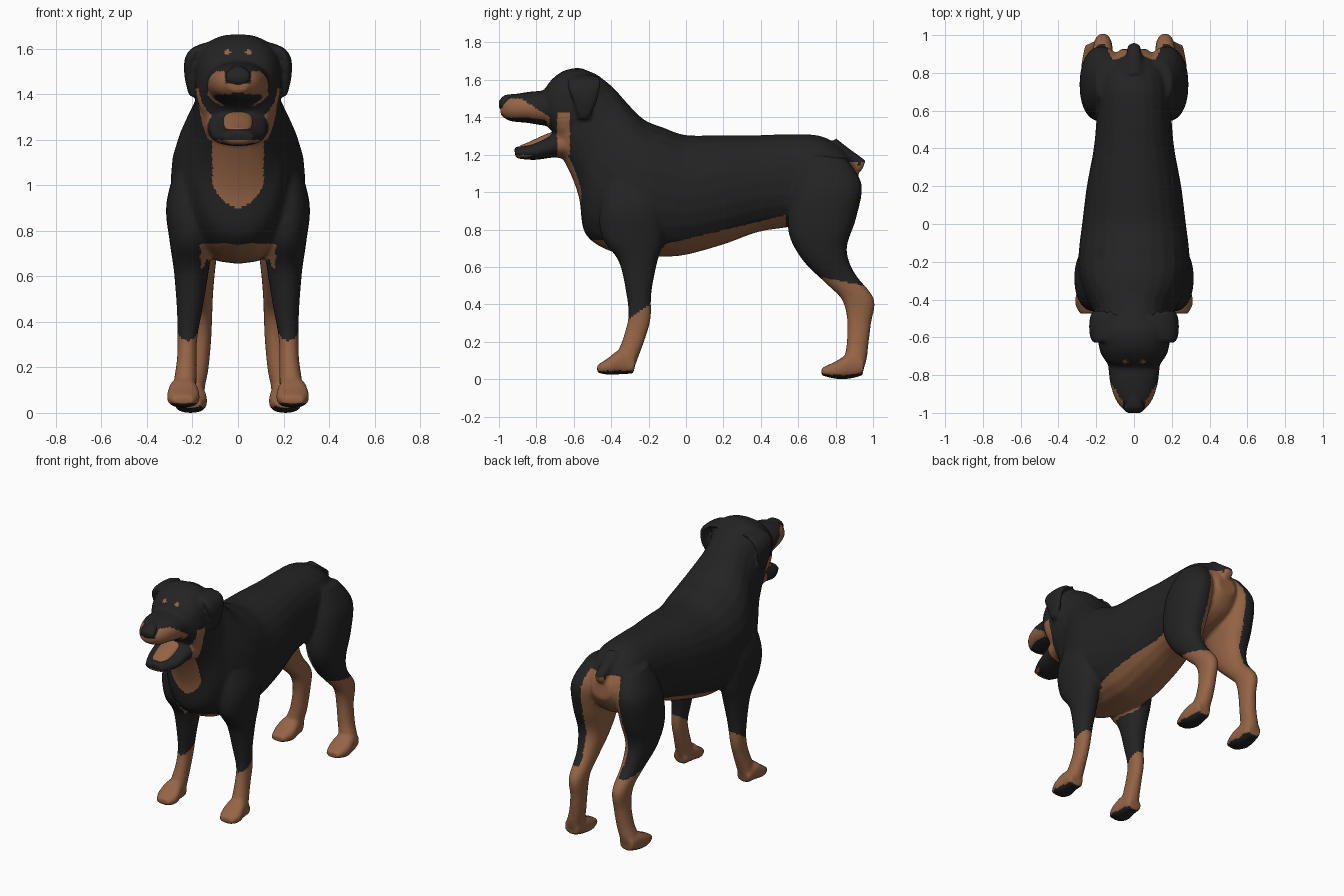
import bpy, bmesh, math
from mathutils import Vector


def material(name, rgb):
    m = bpy.data.materials.new(name)
    m.diffuse_color = (*rgb, 1)
    return m


BLACK = material("black coat", (0.017, 0.017, 0.017))
TAN = material("tan markings", (0.30, 0.127, 0.06))


def spline(secs, steps=5):
    """Catmull-Rom interpolation between cross-sections."""
    out = []
    for i in range(len(secs) - 1):
        a, b = secs[max(i - 1, 0)], secs[i]
        c, d = secs[i + 1], secs[min(i + 2, len(secs) - 1)]
        for s in range(steps):
            t = s / steps
            out.append([0.5 * (2 * q + (r - p) * t + (2 * p - 5 * q + 4 * r - w) * t * t
                               + (3 * q - p - 3 * r + w) * t ** 3)
                        for p, q, r, w in zip(a, b, c, d)])
    return out + [list(secs[-1])]


def loft(bm, secs, x=0.0, side=1, power=2.2, n=24):
    """Section: two opposite outline points (y1, z1), (y2, z2), half width, optional x centre."""
    secs = spline([s if len(s) == 6 else (*s, x) for s in secs])
    rings = []
    for y1, z1, y2, z2, hw, cx in secs:
        ring = []
        for k in range(n):
            a = 2 * math.pi * k / n
            c = math.copysign(abs(math.cos(a)) ** (2 / power), math.cos(a))
            s = math.copysign(abs(math.sin(a)) ** (2 / power), math.sin(a))
            ring.append(bm.verts.new((side * (cx + hw * c),
                                      (y1 + y2) / 2 + s * (y1 - y2) / 2,
                                      (z1 + z2) / 2 + s * (z1 - z2) / 2)))
        rings.append(ring)
    for r, q in zip(rings, rings[1:]):
        for k in range(n):
            bm.faces.new((r[k], r[(k + 1) % n], q[(k + 1) % n], q[k]))
    bm.faces.new(rings[0])
    bm.faces.new(rings[-1])


def finish(bm, name, mats):
    bmesh.ops.recalc_face_normals(bm, faces=bm.faces)
    me = bpy.data.meshes.new(name)
    bm.to_mesh(me)
    bm.free()
    for m in mats:
        me.materials.append(m)
    ob = bpy.data.objects.new(name, me)
    bpy.context.collection.objects.link(ob)
    for p in me.polygons:
        p.use_smooth = True
    return ob


body = bmesh.new()
# Trunk and neck, rump to throat
loft(body, [(.92, 1.12, .93, 1.0, .07), (.84, 1.23, .86, .90, .15), (.72, 1.30, .74, .84, .19),
            (.55, 1.31, .53, .81, .20), (.40, 1.305, .38, .785, .215), (.2, 1.305, .2, .72, .25),
            (0, 1.305, 0, .665, .275), (-.12, 1.345, -.12, .655, .29), (-.22, 1.385, -.26, .66, .295),
            (-.30, 1.46, -.42, .69, .265), (-.38, 1.55, -.54, .78, .215), (-.45, 1.61, -.57, .96, .195),
            (-.50, 1.64, -.61, 1.08, .185), (-.57, 1.655, -.66, 1.18, .175),
            (-.65, 1.63, -.69, 1.22, .16)])
# Skull
loft(body, [(-.44, 1.59, -.46, 1.30, .14), (-.55, 1.66, -.55, 1.28, .185), (-.65, 1.65, -.66, 1.25, .185),
            (-.72, 1.60, -.72, 1.33, .155), (-.755, 1.55, -.755, 1.36, .12)], power=2.5)
# Muzzle
loft(body, [(-.62, 1.57, -.62, 1.35, .15), (-.75, 1.545, -.75, 1.355, .137), (-.85, 1.535, -.85, 1.37, .125),
            (-.94, 1.515, -.94, 1.38, .092), (-.995, 1.475, -.99, 1.41, .045)])
# Lower jaw
loft(body, [(-.62, 1.37, -.62, 1.17, .15), (-.72, 1.31, -.70, 1.185, .132), (-.82, 1.26, -.81, 1.172, .115),
            (-.92, 1.24, -.91, 1.18, .065)])
# Docked tail
loft(body, [(.80, 1.29, .78, 1.18, .05), (.87, 1.235, .84, 1.165, .045), (.96, 1.17, .94, 1.11, .032)])

for side in (1, -1):
    # Hind leg and paw
    loft(body, [(.64, 1.20, .86, 1.18, .07, .13), (.57, 1.02, .94, 1.04, .11, .168),
                (.545, .80, .91, .86, .108, .178), (.62, .64, .86, .70, .085, .18),
                (.75, .51, .90, .57, .062, .17), (.83, .43, 1.005, .43, .052, .165),
                (.86, .33, .99, .30, .047, .165), (.86, .2, .975, .18, .05, .18),
                (.85, .12, .965, .10, .055, .2), (.86, .04, .94, .03, .06, .205)], side=side)
    loft(body, [(.955, .11, .945, .02, .05), (.87, .13, .87, .002, .066), (.80, .095, .80, .002, .072),
                (.725, .06, .725, .02, .048)], .208, side, 2.6)
    # Front leg and paw
    loft(body, [(-.42, 1.12, -.10, 1.12, .07, .19), (-.46, .92, -.11, .92, .105, .21),
                (-.45, .76, -.12, .74, .093, .207), (-.36, .63, -.155, .62, .077, .205),
                (-.32, .46, -.185, .46, .057, .212), (-.308, .34, -.188, .33, .044, .222),
                (-.33, .24, -.21, .24, .043, .225), (-.36, .15, -.25, .13, .05, .232),
                (-.37, .06, -.28, .05, .055, .24)], side=side)
    loft(body, [(-.27, .10, -.28, .03, .05), (-.35, .155, -.35, .026, .062), (-.42, .11, -.42, .024, .072),
                (-.475, .075, -.475, .035, .048)], .24, side, 2.6)
    # Hanging ear
    loft(body, [(-.60, 1.63, -.46, 1.62, .035, .11), (-.63, 1.60, -.45, 1.60, .03, .175),
                (-.63, 1.55, -.46, 1.55, .025, .21), (-.60, 1.47, -.48, 1.47, .022, .212),
                (-.575, 1.39, -.52, 1.39, .015, .2)], side=side)

dog = finish(body, "dog_body", [BLACK, TAN])

# Fuse the parts into one smooth skin
mod = dog.modifiers.new("fuse", 'REMESH')
mod.mode = 'VOXEL'
mod.voxel_size = 0.011
mod.use_smooth_shade = True
mod = dog.modifiers.new("soften", 'SMOOTH')
mod.factor = 0.5
mod.iterations = 5
deps = bpy.context.evaluated_depsgraph_get()
skin = bpy.data.meshes.new_from_object(dog.evaluated_get(deps))
dog.modifiers.clear()
dog.data = skin
skin.materials.clear()
skin.materials.append(BLACK)
skin.materials.append(TAN)


def is_tan(c, n):
    x, y, z = abs(c.x), c.y, c.z
    inward = n.x * c.x < 0 and abs(n.x) > .25
    if z < .06 and n.z < -.6:                                   # pads
        return False
    if y > .6 and z < .52 - (y - .85) * .2:                     # hind socks
        return True
    if y < 0 and z < .36 + (y + .25) * .7:                      # front socks
        return True
    if y > .56 and z < 1.16 and (inward or (x < .12 and (n.y > .2 or n.z < -.2))):
        return not (y > .9 and x > .17)                         # inner thighs and rear
    if -.11 < y < .53 and z < .72 + (y + .12) * .24:            # belly
        return True
    if -.5 < y <= -.11 and x < .165 and z < .745 and n.z < -.35:  # brisket
        return True
    if y < -.5 and .9 < z < 1.2 and n.y < -.2:                  # throat bib
        return x < .112 * min(1, math.sqrt((z - .9) / .1))
    if -.69 < y < -.62 and 1.17 < z < 1.42:                     # cheek stripe
        return True
    if y < -.73 and z > 1.345 and n.z > -.75:                   # muzzle sides
        top = 1.5 - max(0, y + .88) * .65
        if z < top and (x > .055 or z < 1.45):
            return True
    return y < -.66 and math.hypot(x - .045, z - 1.585) < .013  # brow spots


for p in skin.polygons:
    p.use_smooth = True
    p.material_index = int(is_tan(p.center, p.normal))

# Nose
bm = bmesh.new()
loft(bm, [(-.89, 1.527, -.92, 1.46, .04), (-.96, 1.52, -.97, 1.435, .053), (-.985, 1.505, -.99, 1.44, .05),
          (-1.0, 1.485, -1.0, 1.455, .03)])
finish(bm, "nose", [BLACK])

# Tongue
bm = bmesh.new()
loft(bm, [(-.68, 1.335, -.68, 1.28, .06), (-.76, 1.305, -.76, 1.25, .065), (-.84, 1.268, -.84, 1.23, .055),
          (-.885, 1.25, -.885, 1.23, .03)])
finish(bm, "tongue", [TAN])
